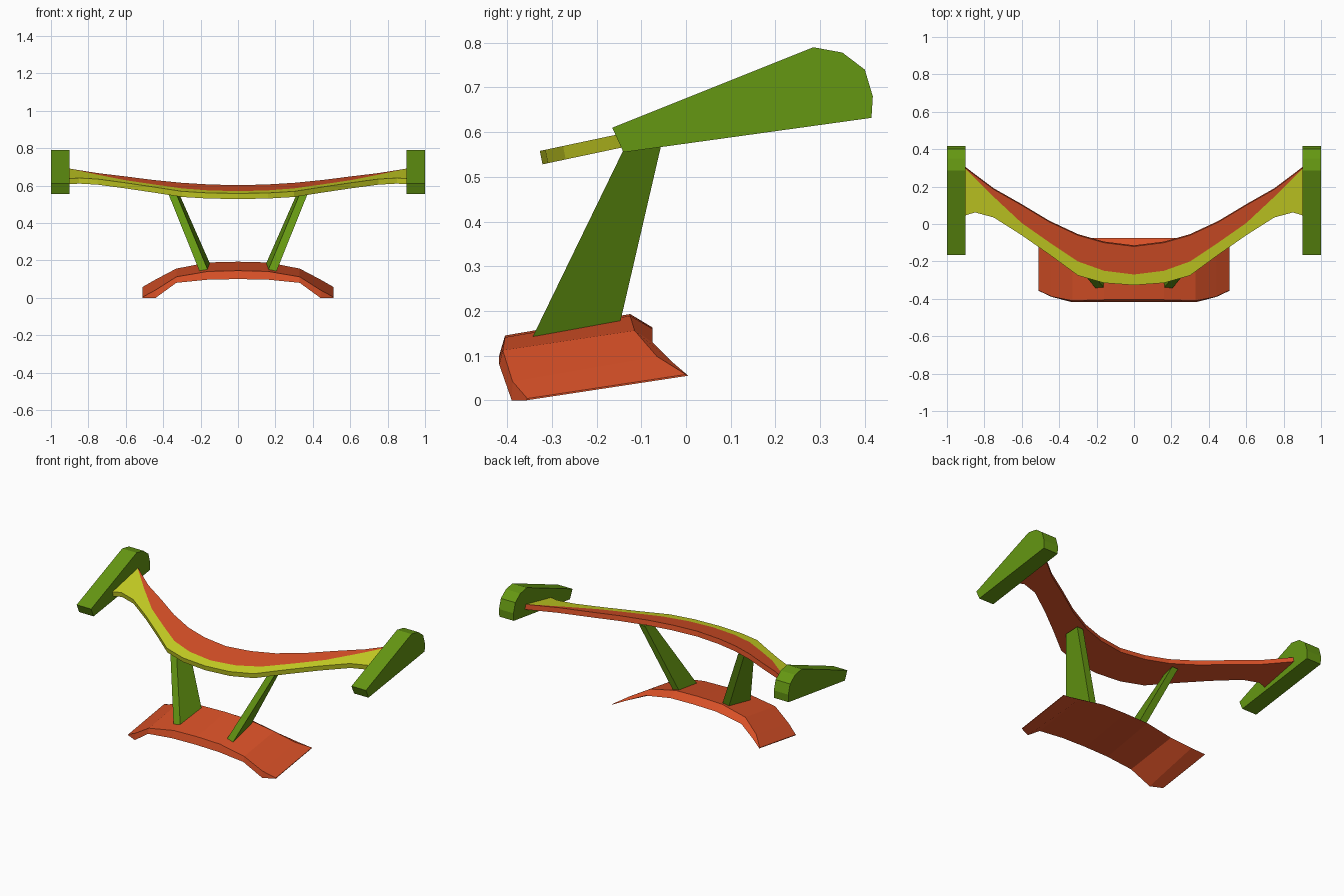
import bpy, bmesh

if "Cube" in bpy.data.objects:
    bpy.data.objects.remove(bpy.data.objects["Cube"])


def material(name, rgb):
    m = bpy.data.materials.new(name)
    m.diffuse_color = (*rgb, 1)
    m.use_nodes = True
    m.node_tree.nodes["Principled BSDF"].inputs["Base Color"].default_value = m.diffuse_color
    return m


ORANGE = material("orange", (0.68, 0.08, 0.02))
YELLOW = material("yellow", (0.60, 0.65, 0.018))
GREEN = material("green", (0.13, 0.31, 0.006))


def loft(name, rings, mats, strip_mats=None):
    """Bridge equal-length rings of points; strip_mats colours each lengthwise strip."""
    bm = bmesh.new()
    vr = [[bm.verts.new(p) for p in ring] for ring in rings]
    n = len(vr[0])
    for a, b in zip(vr, vr[1:]):
        for i in range(n):
            j = (i + 1) % n
            f = bm.faces.new((a[i], a[j], b[j], b[i]))
            f.material_index = strip_mats[i] if strip_mats else 0
    bm.faces.new(vr[0])
    bm.faces.new(vr[-1])
    bmesh.ops.recalc_face_normals(bm, faces=bm.faces)
    mesh = bpy.data.meshes.new(name)
    bm.to_mesh(mesh)
    bm.free()
    for m in mats:
        mesh.materials.append(m)
    ob = bpy.data.objects.new(name, mesh)
    bpy.context.collection.objects.link(ob)
    return ob


def both_sides(half):
    """Turn right-half stations into a full list running left to right."""
    return [[(-x, y, z) for x, y, z in r] for r in reversed(half[1:])] + half


# Swept wing: flat tilted plate, (x, front y, colour split y, rear y)
wing = [(0, -.327, -.27, -.12), (.16, -.315, -.25, -.10), (.30, -.275, -.20, -.06),
        (.45, -.165, -.10, .01), (.60, -.06, .005, .10), (.75, .035, .145, .185),
        (.85, .062, .245, .26), (.905, .045, .299, .302)]


def top_z(y):
    return 0.558 + 0.212 * (y + 0.327)


half = []
for x, f, m, r in wing:
    half.append([(x, f, top_z(f)), (x, m, top_z(m)), (x, r, top_z(r)),
                 (x, r + .006, top_z(r) - .03), (x, f + .006, top_z(f) - .03)])
loft("wing", both_sides(half), [ORANGE, YELLOW], [1, 0, 0, 0, 1])

# Arched base: front lower, front upper, rear upper, rear lower at each station
base = [(0, (-.418, .10), (-.405, .145), (-.125, .193), (-.075, .163)),
        (.16, (-.418, .097), (-.405, .141), (-.125, .189), (-.075, .160)),
        (.33, (-.418, .08), (-.41, .112), (-.115, .156), (-.075, .130)),
        (.44, (-.39, 0), (-.388, .042), (-.065, .098), (-.03, .085)),
        (.51, (-.357, 0), (-.355, .004), (0, .058), (.005, .055))]
loft("base", both_sides([[(s[0], y, z) for y, z in s[1:]] for s in base]), [ORANGE])

# End plates and slanted struts, one per side
plate = [(-.165, .61), (-.14, .555), (.415, .632), (.418, .68),
         (.40, .74), (.35, .778), (.285, .79)]
for side, sx in (("left", -1), ("right", 1)):
    loft(side + "_end_plate",
         [[(sx * x, y, z) for y, z in plate] for x in (.9, 1.0)], [GREEN])
    strut = [[(.157, -.345, .138), (.204, -.345, .138), (.194, -.147, .176), (.147, -.147, .176)],
             [(.332, -.14, .56), (.374, -.14, .56), (.364, -.055, .573), (.322, -.055, .573)]]
    loft(side + "_strut", [[(sx * x, y, z) for x, y, z in r] for r in strut], [GREEN])
